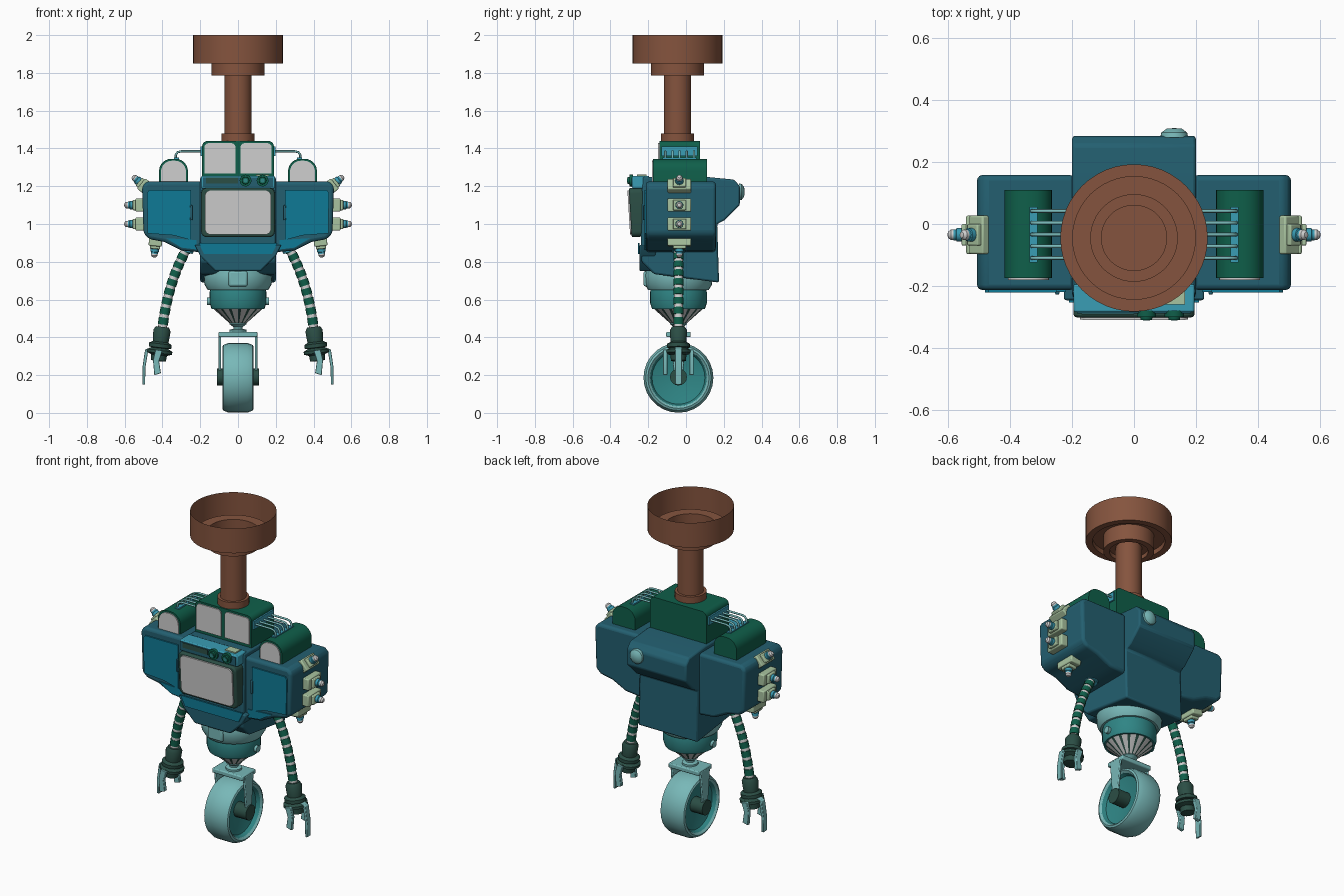
import bpy, bmesh, math
from mathutils import Matrix, Vector

if "Cube" in bpy.data.objects:
    bpy.data.objects.remove(bpy.data.objects["Cube"])


def material(name, code):
    rgb = [int(code[i:i + 2], 16) / 255 for i in (0, 2, 4)]
    lin = [c / 12.92 if c < 0.04 else ((c + 0.055) / 1.055) ** 2.4 for c in rgb] + [1]
    m = bpy.data.materials.new(name)
    m.use_nodes = True
    m.diffuse_color = lin
    m.node_tree.nodes["Principled BSDF"].inputs["Base Color"].default_value = lin
    return m


BROWN = material("brown", "85543E")
BODY = material("deep teal blue", "235F70")
BLUE = material("door blue", "0F7A96")
GREEN = material("green", "0F5F4A")
DARK = material("dark green", "2B4E45")
WHITE = material("light grey", "CFCFCF")
CREAM = material("pale green", "A9C4A0")
LIGHT = material("light teal", "78B8B8")
MID = material("mid teal", "2F8585")
SKY = material("sky blue", "3A9DB5")
CY = -0.04  # depth of the wheel, waist and arm axis


def finish(name, bm, mat, bevel=0, segs=2, smooth=True):
    bmesh.ops.remove_doubles(bm, verts=bm.verts, dist=1e-5)
    bmesh.ops.recalc_face_normals(bm, faces=bm.faces)
    me = bpy.data.meshes.new(name)
    bm.to_mesh(me)
    bm.free()
    me.materials.append(mat)
    ob = bpy.data.objects.new(name, me)
    bpy.context.collection.objects.link(ob)
    if bevel:
        b = ob.modifiers.new("bevel", "BEVEL")
        b.width, b.segments, b.limit_method = bevel, segs, "ANGLE"
    if smooth:
        bpy.ops.object.select_all(action="DESELECT")
        ob.select_set(True)
        bpy.context.view_layer.objects.active = ob
        bpy.ops.object.shade_smooth_by_angle(angle=math.radians(35))
    return ob


def prism(name, pts, axis, a, b, mat, bevel=0, segs=2):
    """Outline extruded along x (points are y, z) or along y (points are x, z)."""
    bm = bmesh.new()
    place = (lambda p, d: (d, p[0], p[1])) if axis == "x" else (lambda p, d: (p[0], d, p[1]))
    face = bm.faces.new([bm.verts.new(place(p, a)) for p in pts])
    out = bmesh.ops.extrude_face_region(bm, geom=[face])
    move = Vector(place((0, 0), b - a))
    bmesh.ops.translate(bm, vec=move, verts=[v for v in out["geom"] if isinstance(v, bmesh.types.BMVert)])
    return finish(name, bm, mat, bevel, segs)


def box(name, centre, size, mat, bevel=0, tilt=0):
    bm = bmesh.new()
    m = Matrix.Translation(centre) @ Matrix.Rotation(tilt, 4, "Y") @ Matrix.Diagonal((*size, 1))
    bmesh.ops.create_cube(bm, size=1, matrix=m)
    return finish(name, bm, mat, bevel)


def lathe(name, prof, origin, axis, mat, segs=24):
    """Profile of (radius, distance along axis) spun around the axis."""
    bm = bmesh.new()
    vs = [bm.verts.new((r, 0, h)) for r, h in prof]
    es = [bm.edges.new(p) for p in zip(vs, vs[1:])]
    bmesh.ops.spin(bm, geom=vs + es, axis=(0, 0, 1), cent=(0, 0, 0), angle=math.tau, steps=segs)
    turn = Vector((0, 0, 1)).rotation_difference(Vector(axis)).to_matrix().to_4x4()
    bmesh.ops.transform(bm, matrix=Matrix.Translation(origin) @ turn, verts=bm.verts)
    return finish(name, bm, mat)


def rod(name, a, b, r, mat, segs=16):
    d = Vector(b) - Vector(a)
    return lathe(name, [(0, 0), (r, 0), (r, d.length), (0, d.length)], a, d.normalized(), mat, segs)


def rounded(x0, x1, z0, z1, top, bot=0):
    pts = []
    for k, (x, z, r) in enumerate([(x1, z1, top), (x0, z1, top), (x0, z0, bot), (x1, z0, bot)]):
        cx, cz = x + (r if x == x0 else -r), z + (r if z == z0 else -r)
        for i in range(7 if r else 1):
            t = (k + i / 6) * math.pi / 2
            pts.append((cx + r * math.cos(t), cz + r * math.sin(t)))
    return pts


def flip(pts, s):
    return [(x * s, z) for x, z in pts]


# Funnel and stem on top
lathe("funnel", [(.238, 2), (.238, 1.85), (.2, 1.85), (.2, 1.88), (.14, 1.88), (.14, 1.785),
                 (.107, 1.785), (.107, 1.81), (0, 1.81)], (0, -.045, 0), (0, 0, 1), BROWN, 48)
rod("stem", (0, -.045, 1.46), (0, -.045, 1.81), .072, BROWN, 32)
rod("stem_collar", (0, -.045, 1.42), (0, -.045, 1.48), .088, BROWN, 32)

# Centre of the body, with the box on its back
prism("torso", [(-.23, 1.25), (-.24, .86), (-.235, .8), (-.17, .735), (.175, .69), (.165, 1.0),
                (.205, 1.02), (.285, 1.1), (.285, 1.2), (.255, 1.235), (.1, 1.25)],
      "x", -.2, .2, BODY, .01)
prism("torso_front_apron", flip([(-.23, .89), (.23, .89), (.2, .83), (.12, .75), (-.12, .75), (-.2, .83)], 1),
      "y", -.247, -.16, BODY, .008)
prism("apron_strip", [(-.21, .9), (.21, .9), (.18, .84), (-.18, .84)], "y", -.254, -.246, BLUE)
lathe("back_knob", [(0, .03), (.025, .028), (.042, .015), (.045, 0)], (.13, .28, 1.17), (0, 1, 0), LIGHT)

# Screen, leaning forward
screen = [prism("screen_frame", rounded(-.195, .195, .93, 1.19, .03, .03), "y", -.295, -.22, DARK, .008),
          prism("screen", rounded(-.175, .175, .945, 1.178, .03, .03), "y", -.303, -.294, WHITE)]
pivot = Matrix.Translation((0, -.29, 1.06))
for ob in screen:
    ob.matrix_world = pivot @ Matrix.Rotation(.06, 4, "X") @ pivot.inverted()

# Control shelf above the screen
box("console", (0, -.24, 1.222), (.39, .09, .066), SKY, .006)
box("console_face", (0, -.285, 1.222), (.37, .008, .05), BODY)
box("console_slot", (-.085, -.288, 1.23), (.17, .008, .03), DARK)
box("console_button", (.13, -.235, 1.258), (.07, .05, .008), CREAM)
for x in (.04, .13):
    lathe("console_knob", [(0, .03), (.018, .03), (.02, .02), (.031, .02), (.031, 0)],
          (x, -.28, 1.23), (0, -1, 0), GREEN)
    rod("knob_centre", (x, -.305, 1.23), (x, -.312, 1.23), .011, MID)

# Head with two panes
prism("head", rounded(-.19, .19, 1.23, 1.44, .03), "y", -.14, .075, GREEN)
for s in (1, -1):
    prism("head_window", flip(rounded(.013, .178, 1.268, 1.428, .022), s), "y", -.147, -.138, WHITE)

for s in (1, -1):
    # Shoulder pods and their doors
    prism("shoulder", flip([(.19, 1.225), (.485, 1.225), (.508, 1.2), (.5, .95), (.47, .92),
                            (.39, .905), (.3, .86), (.19, .85)], s), "y", -.213, .158, BODY, .025, 3)
    door = [(.25, 1.18), (.47, 1.18), (.482, 1.165), (.478, .95), (.34, .94), (.25, .915)]
    prism("door", flip(door, s), "y", -.221, -.212, BLUE)
    box("door_handle", (s * .248, -.222, 1.06), (.014, .012, .08), BODY, .004)
    prism("shoulder_trim", flip([(.22, .915), (.38, .925), (.3, .875), (.22, .865)], s), "y", -.219, -.21, BLUE)

    # Small arched cabins on the shoulders
    prism("cabin", flip(rounded(.265, .418, 1.2, 1.345, .065), s), "y", -.174, .11, GREEN)
    prism("cabin_window", flip(rounded(.275, .408, 1.215, 1.335, .058), s), "y", -.181, -.173, WHITE)

    # Pipes from head to cabins
    box("head_pipe_plate", (s * .193, -.035, 1.385), (.012, .19, .05), SKY)
    box("cabin_pipe_plate", (s * .325, -.035, 1.346), (.025, .18, .01), SKY)
    for i in range(5):
        y = -.11 + .038 * i
        cu = bpy.data.curves.new("pipe", "CURVE")
        cu.dimensions, cu.bevel_depth, cu.bevel_resolution = "3D", .006, 2
        sp = cu.splines.new("POLY")
        path = [(.18, 1.385), (.3, 1.385), (.32, 1.38), (.33, 1.365), (.33, 1.34)]
        sp.points.add(len(path) - 1)
        for p, (x, z) in zip(sp.points, path):
            p.co = (s * x, y, z, 1)
        cu.materials.append(LIGHT)
        bpy.context.collection.objects.link(bpy.data.objects.new("pipe", cu))

    # Side lamps
    for x, z, deg in [(.52, 1.1, 0), (.52, 1.0, 0), (.495, 1.2, 40), (.437, .905, -85)]:
        t = math.radians(deg)
        d = Vector((s * math.cos(t), 0, math.sin(t)))
        c = Vector((s * x, -.035, z))
        box("lamp_base", c, (.045, .125, .07), CREAM, .006, -t * s)
        box("lamp_step", c + d * .025, (.025, .07, .055), CREAM, .005, -t * s)
        lathe("lamp_socket", [(.022, 0), (.022, .02), (.018, .022), (.018, .03)], c + d * .033, d, SKY, 12)
        lathe("lamp_bulb", [(.017, 0), (.017, .012), (.01, .021), (0, .023)], c + d * .06, d, WHITE, 12)

    # Ringed arms: alternating beads along a bent path
    a, b, e = [Vector((s * x, CY, z)) for x, z in [(.265, .88), (.37, .7), (.4, .45)]]
    at = lambda t: a * (1 - t) ** 2 + b * 2 * t * (1 - t) + e * t * t
    for i in range(9):
        t0, t1, t2 = i / 9, (i + .68) / 9, (i + 1) / 9
        rod("arm_bead", at(t0), at(t1), .027, GREEN, 12)
        rod("arm_ring", at(t1), at(t2), .024, WHITE, 12)
    lathe("shoulder_joint", [(.0, 0), (.04, 0), (.035, .03), (0, .03)], a, (s * .3, 0, -.9), SKY)

    # Wrist and three fingers
    lathe("wrist", [(0, 0), (.035, 0), (.046, .02), (.042, .08), (.06, .09), (.06, .11), (.045, .113),
                    (.068, .125), (.068, .14), (.042, .15), (.04, .18), (0, .185)],
          (s * .4, CY, .455), Vector((s * .12, 0, -1)).normalized(), DARK)
    outer = [(.455, .35), (.492, .335), (.506, .24), (.505, .15), (.492, .15), (.49, .24), (.478, .315)]
    prism("outer_finger", flip(outer, s), "y", CY - .018, CY + .018, LIGHT, .003)
    inner = [(.4, .33), (.437, .335), (.45, .28), (.443, .2), (.408, .21), (.418, .275)]
    for y in (CY - .07, CY + .07):
        prism("inner_finger", flip(inner, s), "y", y - .011, y + .011, LIGHT, .003)
    box("finger_mount", (s * .42, CY, .325), (.03, .14, .02), DARK, .004)

    # Fork legs and wheel hub caps
    prism("fork_leg", [(CY - .045, .42), (CY + .045, .42), (CY + .02, .17), (CY - .02, .17)],
          "x", s * .09, s * .104, LIGHT, .004)
    rod("hub_cap", (s * .03, CY, .19), (s * .112, CY, .19), .045, DARK)
    rod("waist_bolt", (s * .13, CY, .59), (s * .165, CY, .59), .02, LIGHT)

# Waist: rings, ribbed cone and swivel neck
lathe("waist_upper", [(0, .78), (.17, .78), (.182, .73), (.178, .68), (.16, .65), (0, .65)],
      (0, CY, 0), (0, 0, 1), LIGHT, 32)
lathe("waist_lower", [(0, .66), (.145, .66), (.15, .64), (.15, .58), (.14, .55), (0, .55)],
      (0, CY, 0), (0, 0, 1), MID, 32)
box("waist_buckle", (0, CY - .165, .71), (.1, .04, .08), LIGHT, .01)
cone = lathe("waist_cone", [(.135, .555), (.045, .475), (0, .475)], (0, CY, 0), (0, 0, 1), WHITE, 48)
cone.data.materials.append(DARK)
for f in cone.data.polygons:
    turn = math.atan2(f.center.y - CY, f.center.x) / math.tau * 48
    f.material_index = int(math.floor(turn) % 3 == 0)
lathe("swivel_neck", [(.04, .49), (.045, .47), (.025, .455), (.025, .445), (.045, .44), (.045, .42)],
      (0, CY, 0), (0, 0, 1), LIGHT)
box("fork_plate", (0, CY, .415), (.205, .13, .028), LIGHT, .006)

# Wheel
half = [(.15, .072), (.162, .083), (.173, .078), (.185, .05)]
lathe("wheel_tyre", half + [(r, -h) for r, h in reversed(half)], (0, CY, .186), (1, 0, 0), LIGHT, 28)
for s in (1, -1):
    lathe("wheel_dish", [(.152, .074), (.14, .05), (.06, .03), (0, .03)], (0, CY, .186), (s, 0, 0), MID, 28)
